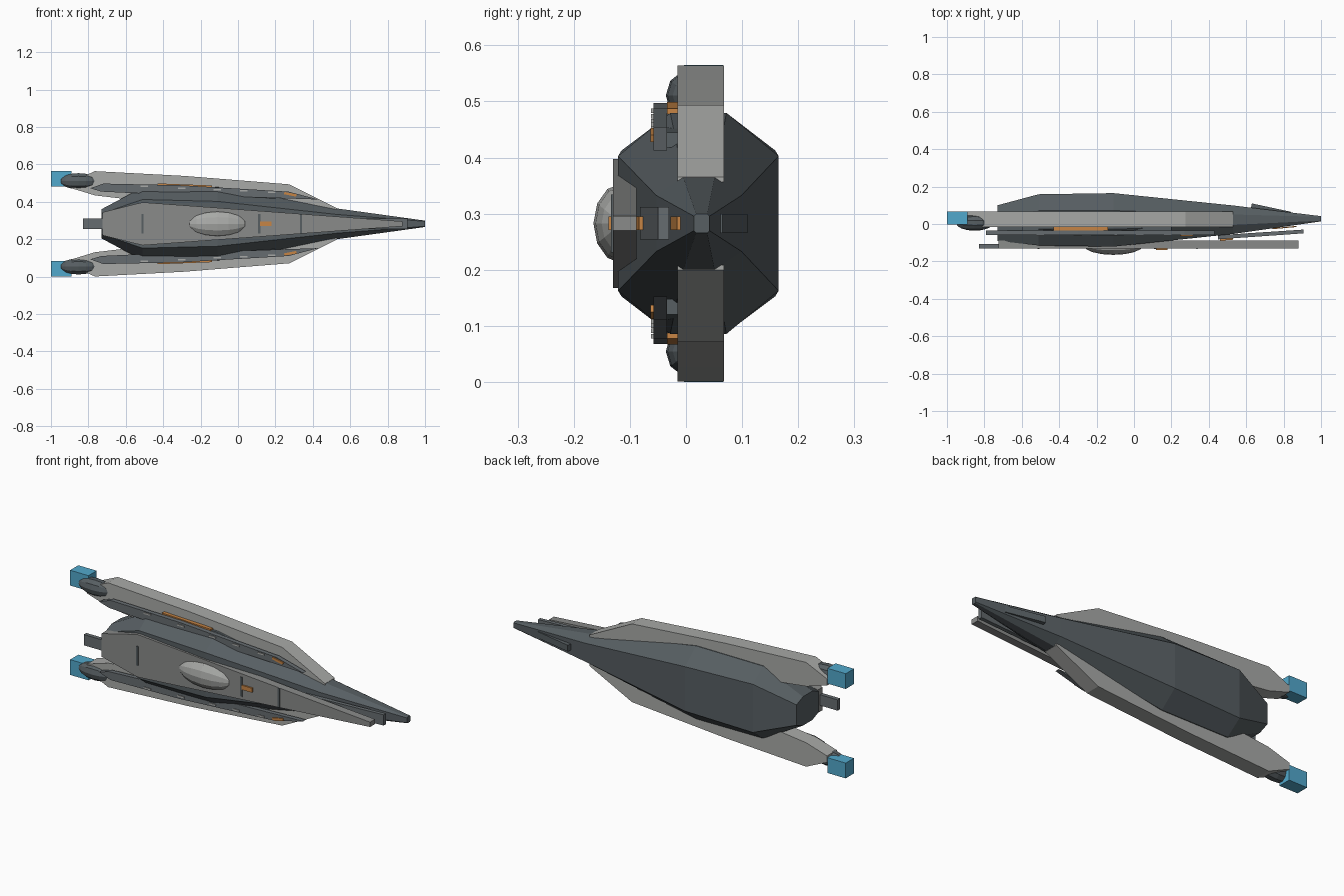
import bpy, bmesh, math
from mathutils import Matrix

if "Cube" in bpy.data.objects:
    bpy.data.objects.remove(bpy.data.objects["Cube"])

CZ = 0.2825  # height of the ship's centre line


def mat(name, r, g, b):
    m = bpy.data.materials.new(name)
    lin = lambda c: c / 12.92 if c <= 0.04045 else ((c + 0.055) / 1.055) ** 2.4
    m.diffuse_color = (lin(r), lin(g), lin(b), 1)
    m.use_nodes = True
    m.node_tree.nodes["Principled BSDF"].inputs["Base Color"].default_value = m.diffuse_color
    return m


HULL = mat("dark slate", 0.34, 0.37, 0.385)
TRIM = mat("slate trim", 0.40, 0.425, 0.44)
DECK = mat("mid grey", 0.54, 0.545, 0.54)
LIGHT = mat("light grey", 0.66, 0.665, 0.655)
ORANGE = mat("orange", 0.78, 0.52, 0.27)
BLUE = mat("engine blue", 0.32, 0.66, 0.80)


def finish(bm, name, material):
    bmesh.ops.recalc_face_normals(bm, faces=bm.faces)
    me = bpy.data.meshes.new(name)
    bm.to_mesh(me)
    bm.free()
    me.materials.append(material)
    ob = bpy.data.objects.new(name, me)
    bpy.context.collection.objects.link(ob)
    return ob


def loft(name, rings, material):
    """Skin equal-length rings of points and cap both ends."""
    bm = bmesh.new()
    vs = [[bm.verts.new(p) for p in r] for r in rings]
    n = len(vs[0])
    for a, b in zip(vs, vs[1:]):
        for i in range(n):
            j = (i + 1) % n
            bm.faces.new((a[i], a[j], b[j], b[i]))
    bm.faces.new(vs[0])
    bm.faces.new(vs[-1])
    return finish(bm, name, material)


def plan(name, pts, y0, y1, material, s=1):
    """Outline in x and height above centre, extruded along y."""
    return loft(name, [[(x, y, CZ + s * z) for x, z in pts] for y in (y0, y1)], material)


def side(name, pts, z0, z1, material):
    """Outline in x and y, extruded in z."""
    return loft(name, [[(x, y, CZ + z) for x, y in pts] for z in (z0, z1)], material)


def box(name, x0, x1, y0, y1, z0, z1, material, s=1):
    return plan(name, [(x0, z0), (x1, z0), (x1, z1), (x0, z1)], y0, y1, material, s)


def ellipsoid(name, c, r, material, u=12, v=8):
    bm = bmesh.new()
    # poles along x
    m = Matrix.Translation(c) @ Matrix.Diagonal((*r, 1)) @ Matrix.Rotation(math.pi / 2, 4, 'Y')
    bmesh.ops.create_uvsphere(bm, u_segments=u, v_segments=v, radius=1, matrix=m)
    return finish(bm, name, material)


# Main hull: octagonal sections (x, centre y, outer y, outer z, inner y, inner z)
stations = [(-0.73, 0.005, 0.095, 0.055, 0.04, 0.078),
            (-0.51, 0.022, 0.137, 0.130, 0.05, 0.195),
            (-0.11, 0.022, 0.143, 0.120, 0.05, 0.197),
            (0.53, 0.023, 0.076, 0.050, 0.028, 0.082),
            (1.00, 0.028, 0.014, 0.013, 0.010, 0.017)]
rings = []
for x, cy, a, b, c, d in stations:
    sec = [(a, b), (c, d), (-c, d), (-a, b), (-a, -b), (-c, -d), (c, -d), (a, -b)]
    rings.append([(x, cy + y, CZ + z) for y, z in sec])
loft("hull", rings, HULL)

# Front deck, dome and cross lines
half = [(-0.725, 0.062), (-0.51, 0.115), (0.88, 0.013)]
plan("deck", half + [(x, -z) for x, z in reversed(half)], -0.13, -0.088, DECK)
ellipsoid("dome", (-0.11, -0.115, CZ), (0.158, 0.05, 0.071), LIGHT)
for x in (-0.51, 0.113, 0.337):
    box("deck_line", x - 0.006, x + 0.006, -0.134, -0.128, -0.052, 0.052, HULL)
box("deck_marker", 0.118, 0.18, -0.138, -0.129, -0.012, 0.012, ORANGE)

# Tail block, nose plate, nose marker and back blade
box("tail_block", -0.83, -0.70, -0.13, -0.108, -0.029, 0.029, TRIM)
side("nose_plate", [(0.45, -0.082), (0.905, -0.05), (0.905, -0.03), (0.45, -0.06)],
     -0.029, 0.029, TRIM)
side("nose_marker", [(0.46, -0.089), (0.53, -0.084), (0.53, -0.076), (0.46, -0.081)],
     -0.012, 0.012, ORANGE)
side("nose_stripe", [(0.74, -0.028), (0.87, -0.016), (0.87, -0.010), (0.74, -0.022)],
     -0.012, 0.012, ORANGE)
side("back_blade", [(0.63, 0.110), (0.84, 0.065), (0.836, 0.045), (0.626, 0.088)],
     -0.017, 0.017, HULL)

# Paired parts above and below the centre line
fin = [(-0.89, 0.225), (-0.765, 0.2815), (-0.286, 0.256), (0.275, 0.211), (0.53, 0.083),
       (0.53, 0.074), (0.28, 0.08), (-0.58, 0.13), (-0.765, 0.152), (-0.89, 0.19)]
strip = [(-0.79, 0.19), (-0.72, 0.215), (-0.30, 0.206), (0.27, 0.172), (0.43, 0.13),
         (0.28, 0.135), (-0.58, 0.165), (-0.73, 0.172)]
for s, tag in ((1, "upper"), (-1, "lower")):
    plan(tag + "_fin", fin, -0.015, 0.068, LIGHT, s)
    plan(tag + "_strip", strip, -0.058, -0.034, TRIM, s)
    # struts filling between strip and fin
    plan(tag + "_strip_base", [(-0.60, 0.175), (-0.60, 0.198), (0.20, 0.162), (0.20, 0.135)],
         -0.036, -0.012, HULL, s)
    ellipsoid(tag + "_pod", (-0.852, 0.006, CZ + s * 0.228), (0.1, 0.042, 0.045), HULL, 10, 8)
    box(tag + "_engine", -1.0, -0.89, -0.004, 0.066, 0.2, 0.2825, BLUE, s)
    # orange markers and small light dashes
    plan(tag + "_marker", [(0.245, 0.158), (0.25, 0.17), (0.315, 0.158), (0.31, 0.145)],
         -0.063, -0.055, ORANGE, s)
    plan(tag + "_side_marker", [(-0.43, 0.205), (-0.43, 0.216), (-0.14, 0.205), (-0.14, 0.195)],
         -0.034, -0.014, ORANGE, s)
    for x in (-0.50, -0.30, -0.11, 0.03, 0.18):
        z = 0.203 - 0.048 * (x + 0.5)
        box(tag + "_dash", x - 0.02, x + 0.02, -0.062, -0.056, z - 0.006, z + 0.002, LIGHT, s)
